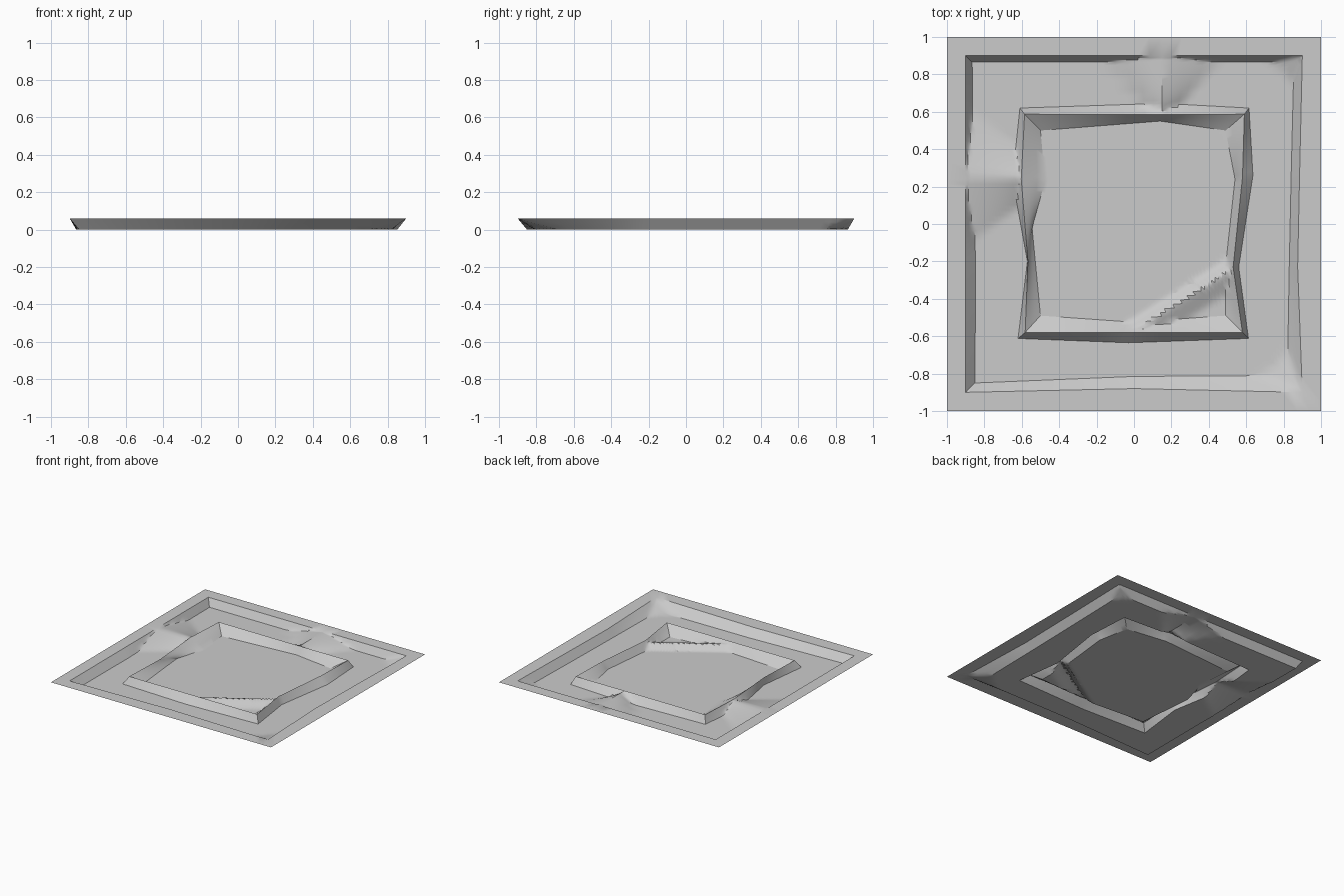
import bpy, bmesh, math
from mathutils import Vector

if "Cube" in bpy.data.objects:
    bpy.data.objects.remove(bpy.data.objects["Cube"])

H = 0.06      # height of the frame and the ridge crest
K = 16        # samples per outline span

# Outlines, counter-clockwise: front(left, mid), right(corner, two mids), back(corner, mid), left(corner, two mids)
frame_out = [(-1, -1), (0, -1), (1, -1), (1, -.23), (1, .25), (1, 1), (.15, 1), (-1, 1), (-1, .24), (-1, -.2)]
frame_in = [(-.9, -.9), (0, -.88), (.9, -.9), (.875, -.23), (.885, .25), (.9, .9), (.15, .9), (-.9, .9), (-.9, .24), (-.9, -.2)]
bank_foot = [(-.85, -.85), (0, -.815), (.82, -.81), (.83, -.23), (.84, .25), (.855, .865), (.15, .865), (-.865, .865), (-.86, .24), (-.847, -.2)]
ridge_foot = [(-.62, -.612), (-.03, -.635), (.612, -.612), (.56, -.23), (.636, .26), (.615, .62), (.15, .645), (-.61, .62), (-.65, .24), (-.57, -.2)]
ridge_top = [(-.582, -.58), (-.03, -.58), (.58, -.58), (.53, -.23), (.58, .25), (.59, .587), (.15, .585), (-.585, .587), (-.603, .24), (-.567, -.2)]
inner_foot = [(-.5, -.49), (0, -.525), (.49, -.49), (.49, -.22), (.54, .24), (.49, .5), (.14, .55), (-.5, .5), (-.475, .23), (-.545, -.02)]


def resample(pts):
    out = []
    for a, b in zip(pts, pts[1:] + pts[:1]):
        out += [Vector(a).lerp(Vector(b), i / K) for i in range(K)]
    return out


def saddle(across, along, near, far):
    """Height of a full-height bridge from ridge crest to frame, widening outward."""
    t = max(0, min(1, (along - .59) / .3))
    return H * max(0, 1 - abs(across) / (near + (far - near) * t))


def moat_bump(x, y):
    z = 0
    if y > .55:
        z = max(z, saddle(x - .15, y, .06, .32))           # back bridge
    if x < -.55:
        z = max(z, saddle(y - .25, -x, .14, .36))          # left bridge
    s = 1.6 if y > 0 else 1.51
    z = max(z, H * (x + abs(y) - s) / (1.8 - s))           # cut corners
    return min(z, H)


def fold_bump(x, y):
    # diagonal crease across the front right corner of the basin
    d = -(x - .05) * .537 + (y + .54) * .844
    return .045 * max(0, 1 - (d / .05 if d > 0 else -d / .1))


levels = [(frame_out, H, 1, None), (frame_in, H, 1, None), (bank_foot, 0, 3, moat_bump),
          (ridge_foot, 0, 14, moat_bump), (ridge_top, H, 3, moat_bump),
          (inner_foot, 0, 3, fold_bump), ([(0, 0)] * 10, 0, 26, fold_bump)]

bm = bmesh.new()
rings = []
prev = None
for pts, z, steps, bump in levels:
    cur = resample(pts), z
    for s in range(1, steps + 1):
        t = s / steps
        if pts[0] == (0, 0) and s == steps:
            break                                           # centre closed below
        ring = []
        for i, p in enumerate(cur[0]):
            q, h = (prev[0][i].lerp(p, t), prev[1] + (z - prev[1]) * t) if prev else (p, z)
            if bump:
                h = max(h, bump(q.x, q.y))
            ring.append(bm.verts.new((q.x, q.y, h)))
        rings.append(ring)
    prev = cur

# Skin neighbouring rings and close the middle
for a, b in zip(rings, rings[1:]):
    n = len(a)
    for i in range(n):
        j = (i + 1) % n
        bm.faces.new((a[i], a[j], b[j], b[i]))
bm.faces.new(rings[-1])

mesh = bpy.data.meshes.new("sunken_tile")
bm.to_mesh(mesh)
bm.free()
tile = bpy.data.objects.new("sunken_tile", mesh)
bpy.context.collection.objects.link(tile)
bpy.context.view_layer.objects.active = tile
tile.select_set(True)
bpy.ops.object.shade_smooth_by_angle(angle=math.radians(30))
